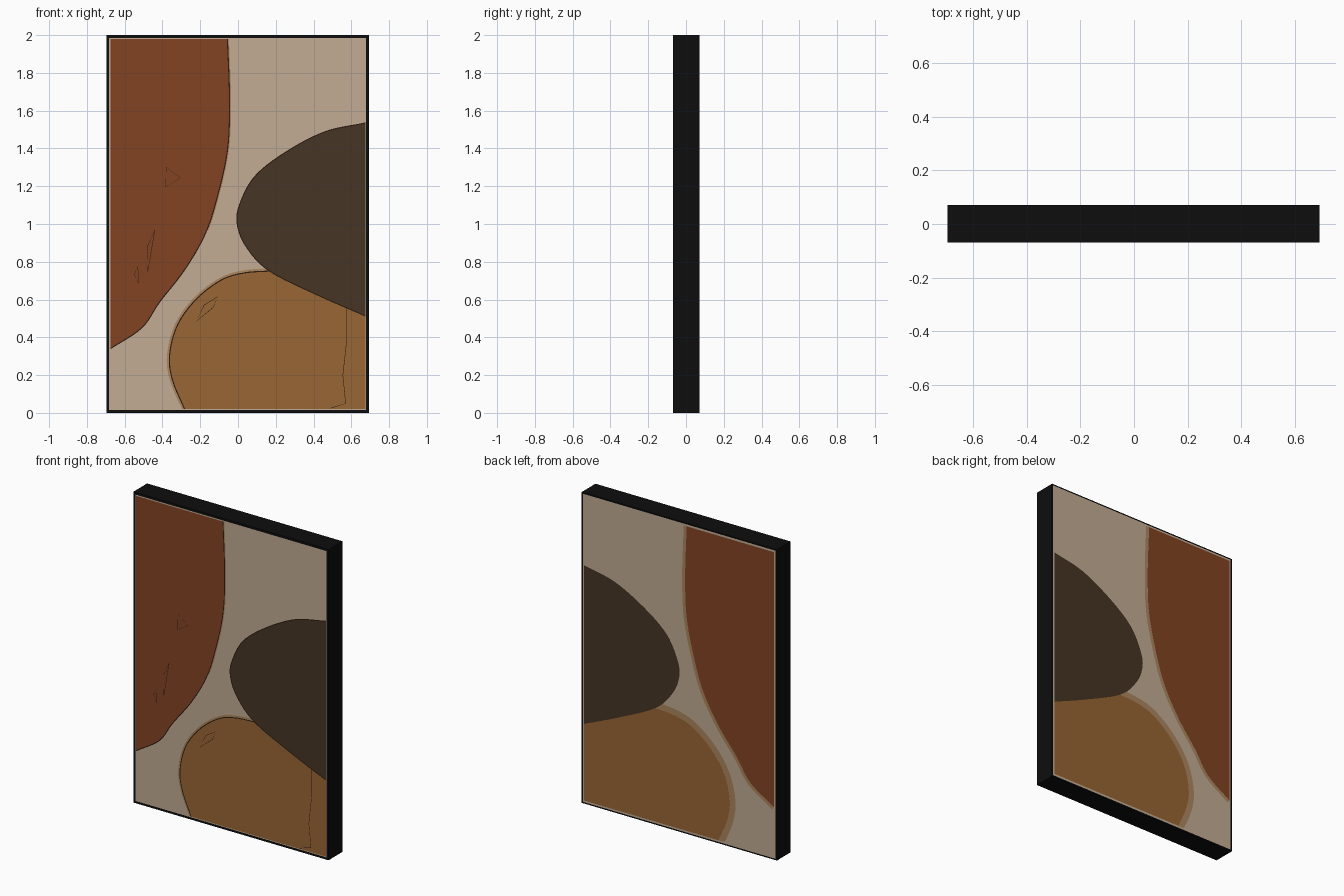
import bpy, bmesh
from mathutils import Vector

if "Cube" in bpy.data.objects:
    bpy.data.objects.remove(bpy.data.objects["Cube"])


def material(name, srgb):
    m = bpy.data.materials.new(name)
    lin = [((c / 255 + 0.055) / 1.055) ** 2.4 if c > 10 else c / 255 / 12.92 for c in srgb]
    m.diffuse_color = (*lin, 1)
    m.use_nodes = True
    m.node_tree.nodes["Principled BSDF"].inputs["Base Color"].default_value = m.diffuse_color
    return m


black = material("black", (13, 13, 13))
cream = material("cream", (194, 172, 147))
rust = material("rust", (131, 67, 34))
brown = material("dark brown", (70, 53, 37))
ochre = material("ochre", (152, 102, 51))
tan = material("tan edge", (172, 134, 95))
ink = material("ink", (45, 28, 16))

Y_FRONT, Y_BACK = -0.069, 0.071


def finish(name, bm, mats):
    me = bpy.data.meshes.new(name)
    bm.to_mesh(me)
    bm.free()
    for m in mats:
        me.materials.append(m)
    ob = bpy.data.objects.new(name, me)
    bpy.context.collection.objects.link(ob)
    return ob


def smooth(pts, steps=6):
    """Catmull-Rom curve through the given (x, z) points."""
    p = [Vector(q) for q in pts]
    p = [2 * p[0] - p[1]] + p + [2 * p[-1] - p[-2]]
    out = []
    for a, b, c, d in zip(p, p[1:], p[2:], p[3:]):
        for i in range(steps):
            t = i / steps
            out.append(0.5 * (2 * b + (c - a) * t + (2 * a - 5 * b + 4 * c - d) * t * t
                              + (3 * b - a - 3 * c + d) * t ** 3))
    return out + [p[-2]]


def add_face(bm, pts, side, layer):
    """Flat painted face on the front (-1) or back (+1) of the panel."""
    y = (Y_FRONT if side < 0 else Y_BACK) + side * 0.0008 * layer
    f = bm.faces.new([bm.verts.new((q[0], y, q[1])) for q in pts])
    f.normal_update()
    if f.normal.y * side < 0:
        f.normal_flip()


def patch(name, pts, mat, layer):
    bm = bmesh.new()
    for side in (-1, 1):
        add_face(bm, pts, side, layer)
    finish(name, bm, [mat])


def ribbon(name, pts, left, right, mat, layer, side):
    """Strip along a path, reaching left and right of it."""
    pts = [Vector(q) for q in pts]
    closed = (pts[0] - pts[-1]).length < 1e-6
    bm = bmesh.new()
    rows = []
    for i, q in enumerate(pts):
        prev = pts[i - 1] if i else (pts[-2] if closed else q)
        nxt = pts[i + 1] if i + 1 < len(pts) else (pts[1] if closed else q)
        t = (nxt - prev).normalized()
        n = Vector((-t.y, t.x))
        l, r = q + n * left, q - n * right
        for v in (l, r):
            v.x = max(-0.675, min(0.675, v.x))
            v.y = max(0.02, min(1.98, v.y))
        rows.append((l, r))
    for (a, b), (c, d) in zip(rows, rows[1:]):
        add_face(bm, (a, b, d, c), side, layer)
    finish(name, bm, [mat])


# Deep black frame with the cream canvas inset into front and back
bm = bmesh.new()
bmesh.ops.create_cube(bm, size=1)
for v in bm.verts:
    v.co = Vector((v.co.x * 1.39 - 0.002, Y_FRONT if v.co.y < 0 else Y_BACK, (v.co.z + 0.5) * 2))
bm.normal_update()
for f in [f for f in bm.faces if abs(f.normal.y) > 0.9]:
    bmesh.ops.inset_individual(bm, faces=[f], thickness=0.02 if f.normal.y < 0 else 0.012)
    f.material_index = 1
finish("frame_and_canvas", bm, [black, cream])

# Outlines of the three painted shapes
rust_edge = smooth([(-0.056, 1.98), (-0.045, 1.66), (-0.056, 1.39), (-0.114, 1.127), (-0.177, 0.94),
                    (-0.283, 0.757), (-0.415, 0.587), (-0.51, 0.45), (-0.676, 0.34)])
brown_edge = smooth([(0.676, 1.535), (0.458, 1.487), (0.246, 1.376), (0.087, 1.249), (0.008, 1.1),
                     (-0.003, 0.995), (0.045, 0.878), (0.167, 0.751), (0.43, 0.62), (0.676, 0.513)])
ochre_edge = smooth([(-0.283, 0.02), (-0.347, 0.175), (-0.362, 0.307), (-0.32, 0.466),
                     (-0.22, 0.603), (-0.087, 0.704), (0.034, 0.741), (0.167, 0.751)])

# Painted shapes, repeated on both sides
patch("rust_shape", rust_edge + [(-0.676, 1.98)], rust, 2)
patch("ochre_shape", ochre_edge + [(0.3, 0.72), (0.676, 0.55), (0.676, 0.02)], ochre, 2)
patch("brown_shape", brown_edge, brown, 3)

# Soft tan edges, wider on the back
ribbon("ochre_halo_front", ochre_edge, 0.014, 0, tan, 1, -1)
ribbon("ochre_halo_back", ochre_edge, 0.04, 0, tan, 1, 1)
ribbon("rust_halo_front", rust_edge[:24], 0.008, 0, tan, 1, -1)
ribbon("rust_halo_back", rust_edge, 0.022, 0, tan, 1, 1)

# Fine ink lines on the front
for name, edge in (("rust", rust_edge), ("brown", brown_edge), ("ochre", ochre_edge)):
    ribbon(name + "_outline", edge, 0.003, 0.003, ink, 4, -1)

marks = {
    "triangle_mark": [(-0.38, 1.30), (-0.305, 1.245), (-0.383, 1.195), (-0.38, 1.30)],
    "long_mark": [(-0.44, 0.97), (-0.48, 0.88), (-0.478, 0.745), (-0.44, 0.97)],
    "short_mark": [(-0.53, 0.775), (-0.55, 0.735), (-0.527, 0.685), (-0.53, 0.775)],
    "leaf_mark": [(-0.108, 0.615), (-0.18, 0.57), (-0.22, 0.485), (-0.13, 0.56), (-0.108, 0.615)],
    "side_mark": [(0.575, 0.56), (0.575, 0.38), (0.555, 0.2), (0.57, 0.05), (0.49, 0.025)],
}
for name, pts in marks.items():
    ribbon(name, pts, 0.0015, 0.0015, ink, 4, -1)
